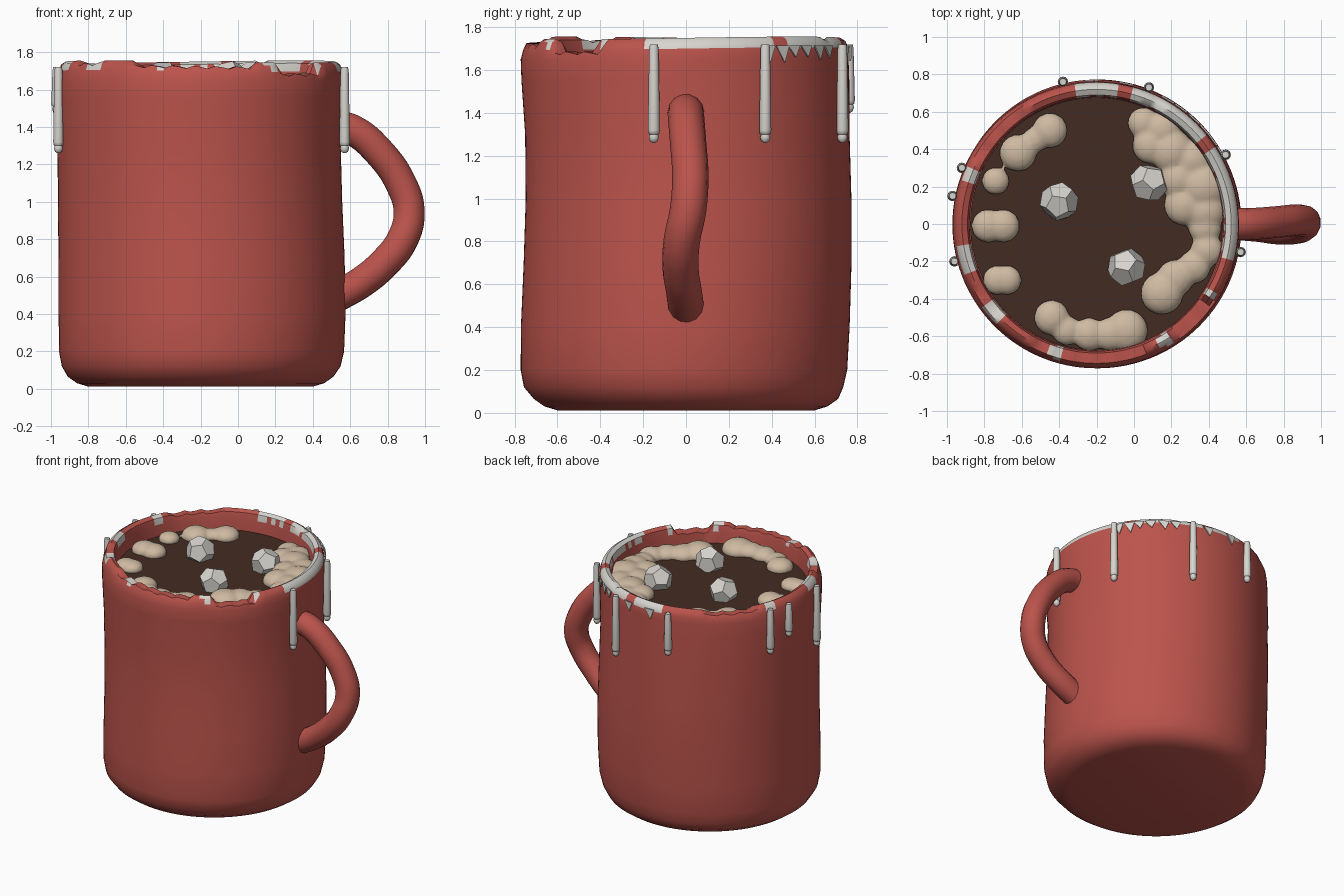
import bpy, bmesh
from math import sin, cos, pi, radians, degrees, atan2, sqrt, hypot
from mathutils import Vector, Euler

if "Cube" in bpy.data.objects:
    bpy.data.objects.remove(bpy.data.objects["Cube"])

MUG_X = -0.2
LIQUID_Z = 1.6


def material(name, color):
    m = bpy.data.materials.new(name)
    m.use_nodes = True
    m.diffuse_color = (*color, 1)
    m.node_tree.nodes["Principled BSDF"].inputs["Base Color"].default_value = (*color, 1)
    return m


red = material("red glaze", (0.5, 0.088, 0.072))
cocoa = material("dark cocoa", (0.055, 0.025, 0.016))
foam_tan = material("tan foam", (0.62, 0.49, 0.36))
white = material("icing white", (0.68, 0.66, 0.62))


def finish(bm, name, mats, loc=(0, 0, 0), angle=40):
    bmesh.ops.recalc_face_normals(bm, faces=bm.faces)
    mesh = bpy.data.meshes.new(name)
    bm.to_mesh(mesh)
    bm.free()
    ob = bpy.data.objects.new(name, mesh)
    bpy.context.collection.objects.link(ob)
    ob.location = loc
    for m in mats:
        mesh.materials.append(m)
    if angle:
        select(ob)
        bpy.ops.object.shade_smooth_by_angle(angle=radians(angle))
    return ob


def select(ob):
    bpy.ops.object.select_all(action='DESELECT')
    ob.select_set(True)
    bpy.context.view_layer.objects.active = ob


def lathe(profile, sides):
    """Spin (radius, z) points round z, closing both ends at the axis."""
    bm = bmesh.new()
    rings = [[bm.verts.new((r * cos(2 * pi * i / sides), r * sin(2 * pi * i / sides), z))
              for i in range(sides)] for r, z in profile]
    for a, b in zip(rings, rings[1:]):
        for i in range(sides):
            j = (i + 1) % sides
            bm.faces.new((a[i], a[j], b[j], b[i]))
    bm.faces.new(rings[0])
    bm.faces.new(rings[-1])
    return bm


def within(angle, spans):
    return any(lo <= angle <= hi for lo, hi in spans)


# Mug body: thick lathed wall with a chipped rim and slight hand-made wobble
wall = [(0.6, 0.012), (0.66, 0.03), (0.71, 0.065), (0.745, 0.12), (0.762, 0.2), (0.767, 0.4),
        (0.765, 0.7), (0.76, 1.0), (0.757, 1.3), (0.765, 1.55), (0.765, 1.65), (0.758, 1.7),
        (0.745, 1.735), (0.72, 1.75), (0.69, 1.735), (0.68, 1.69), (0.672, 1.5)]
CHIPS = {0.065: [(-55, -33)], 0.03: [(-118, -68), (122, 150)], 0.02: [(-150, -138), (60, 66)]}
ICING = [(-14, 32), (38, 74), (80, 100), (-143, -134), (-112, -104), (-62, -56), (-36, -29),
         (155, 163), (-170, -160)]
bm = lathe(wall, 120)
for v in bm.verts:
    a = degrees(atan2(v.co.y, v.co.x))
    if v.co.z > 1.66:
        for depth, spans in CHIPS.items():
            if within(a, spans):
                v.co.z = min(v.co.z, 1.75 - depth - 0.008 * sin(a * 0.7))
        v.co.z += 0.006 * sin(radians(a) * 2)
    elif v.co.z > 0.1:
        v.co.x += 0.008 * sin(v.co.z * 3.5)
        v.co.y -= 0.012 * cos(v.co.z * 3.2)
for f in bm.faces:
    c = f.calc_center_median()
    edge = 1.705 + 0.012 * sin(degrees(atan2(c.y, c.x)) * 0.9)
    if c.z > edge and within(degrees(atan2(c.y, c.x)), ICING):
        f.material_index = 1
finish(bm, "mug_body", [red, white], (MUG_X, 0, 0), 50)

# Ragged icing teeth: thin plates hanging below the rim
bm = bmesh.new()
for a in (30, 36, 41, 47, 54, 60, 78, 92):
    depth = 0.05 + 0.03 * abs(sin(a))
    pts = []
    for da, z in ((-2.8, 1.715), (2.8, 1.715), (0.8, 1.715 - depth)):
        t = radians(a + da)
        pts.append(bm.verts.new((0.772 * cos(t), 0.772 * sin(t), z)))
    tooth = bm.faces.new(pts)
    back = bmesh.ops.extrude_face_region(bm, geom=[tooth])["geom"]
    for v in back:
        if isinstance(v, bmesh.types.BMVert):
            v.co.xy *= 0.99
finish(bm, "icing_teeth", [white], (MUG_X, 0, 0), 0)

# Handle: swept round tube with a gentle sideways bend
path = [(0.5, 0, 1.41), (0.61, 0, 1.385), (0.76, 0.01, 1.26), (0.87, 0.02, 1.1), (0.915, 0.01, 0.95),
        (0.88, -0.02, 0.8), (0.78, -0.025, 0.67), (0.66, -0.01, 0.57), (0.53, 0, 0.495)]
curve = bpy.data.curves.new("handle", 'CURVE')
curve.dimensions = '3D'
curve.bevel_depth = 0.085
curve.bevel_resolution = 5
curve.use_fill_caps = True
spline = curve.splines.new('BEZIER')
spline.bezier_points.add(len(path) - 1)
for p, co in zip(spline.bezier_points, path):
    p.co = co
    p.handle_left_type = p.handle_right_type = 'AUTO'
spline.resolution_u = 5
handle = bpy.data.objects.new("handle", curve)
bpy.context.collection.objects.link(handle)
curve.materials.append(red)
select(handle)
bpy.ops.object.convert(target='MESH')
bpy.ops.object.shade_smooth_by_angle(angle=radians(50))

# Cocoa surface
bm = lathe([(0.676, LIQUID_Z - 0.05), (0.676, LIQUID_Z)], 96)
finish(bm, "cocoa", [cocoa], (MUG_X, 0, 0))

# Foam: flattened blobs fused into soft lumps
BLOBS = [(-0.45, 0.5, 0.095), (-0.53, 0.45, 0.07), (-0.62, 0.38, 0.1), (-0.74, 0.23, 0.075),
         (-0.78, -0.01, 0.09), (-0.7, -0.01, 0.09), (-0.73, -0.3, 0.08), (-0.68, -0.3, 0.08),
         (-0.44, -0.5, 0.095), (-0.36, -0.57, 0.08), (-0.24, -0.59, 0.09), (-0.13, -0.59, 0.09),
         (-0.04, -0.57, 0.115), (0.15, -0.37, 0.115), (0.22, -0.29, 0.1), (0.32, -0.23, 0.09),
         (0.39, -0.14, 0.09), (0.38, -0.02, 0.09), (0.05, 0.54, 0.085), (0.15, 0.5, 0.1),
         (0.09, 0.42, 0.1), (0.2, 0.39, 0.12), (0.31, 0.34, 0.11), (0.24, 0.24, 0.11),
         (0.37, 0.2, 0.13), (0.27, 0.1, 0.11), (0.38, 0.07, 0.11)]
bm = bmesh.new()
for x, y, r in BLOBS:
    made = bmesh.ops.create_icosphere(bm, subdivisions=3, radius=r)
    for v in made["verts"]:
        v.co = Vector((x + v.co.x, y + v.co.y, LIQUID_Z + 0.01 + v.co.z * 0.65))
foam = finish(bm, "foam", [foam_tan], angle=0)
remesh = foam.modifiers.new("fuse", 'REMESH')
remesh.mode = 'VOXEL'
remesh.voxel_size = 0.014
remesh.use_smooth_shade = True
smooth = foam.modifiers.new("soften", 'SMOOTH')
smooth.iterations = 4

# Marshmallows: faceted twelve-sided lumps
phi = (1 + sqrt(5)) / 2
signs = (-1, 1)
corners = [(x, y, z) for x in signs for y in signs for z in signs]
for s in signs:
    for t in signs:
        p, q = s / phi, t * phi
        corners += [(0, p, q), (p, q, 0), (q, 0, p)]
for i, (x, y, turn) in enumerate([(-0.4, 0.12, 0.3), (0.08, 0.22, 1.2), (-0.04, -0.23, 2.3)]):
    bm = bmesh.new()
    for c in corners:
        bm.verts.new(Vector(c) * 0.105 / sqrt(3))
    bmesh.ops.convex_hull(bm, input=bm.verts)
    bmesh.ops.dissolve_limit(bm, angle_limit=0.05, verts=bm.verts, edges=bm.edges)
    bmesh.ops.rotate(bm, verts=bm.verts, matrix=Euler((turn, 0.4, turn)).to_matrix())
    finish(bm, f"marshmallow_{i + 1}", [white], (x, y, 1.65), 0)

# Icing drips: rods that swell downward and end in a small bead
DRIPS = [(0.57, -0.15, 0.46), (0.49, 0.37, 0.46), (0.08, 0.73, 0.46), (-0.38, 0.76, 0.32),
         (-0.92, 0.3, 0.34), (-0.97, 0.15, 0.25), (-0.96, -0.2, 0.46)]
for i, (x, y, length) in enumerate(DRIPS):
    profile = [(0.018, 0), (0.022, -0.02), (0.028, 0.06 - length), (0.026, 0.045 - length),
               (0.02, 0.04 - length), (0.024, 0.025 - length), (0.018, 0.008 - length),
               (0.006, -length)]
    finish(lathe(profile, 12), f"icing_drip_{i + 1}", [white], (x, y, 1.72), 50)
